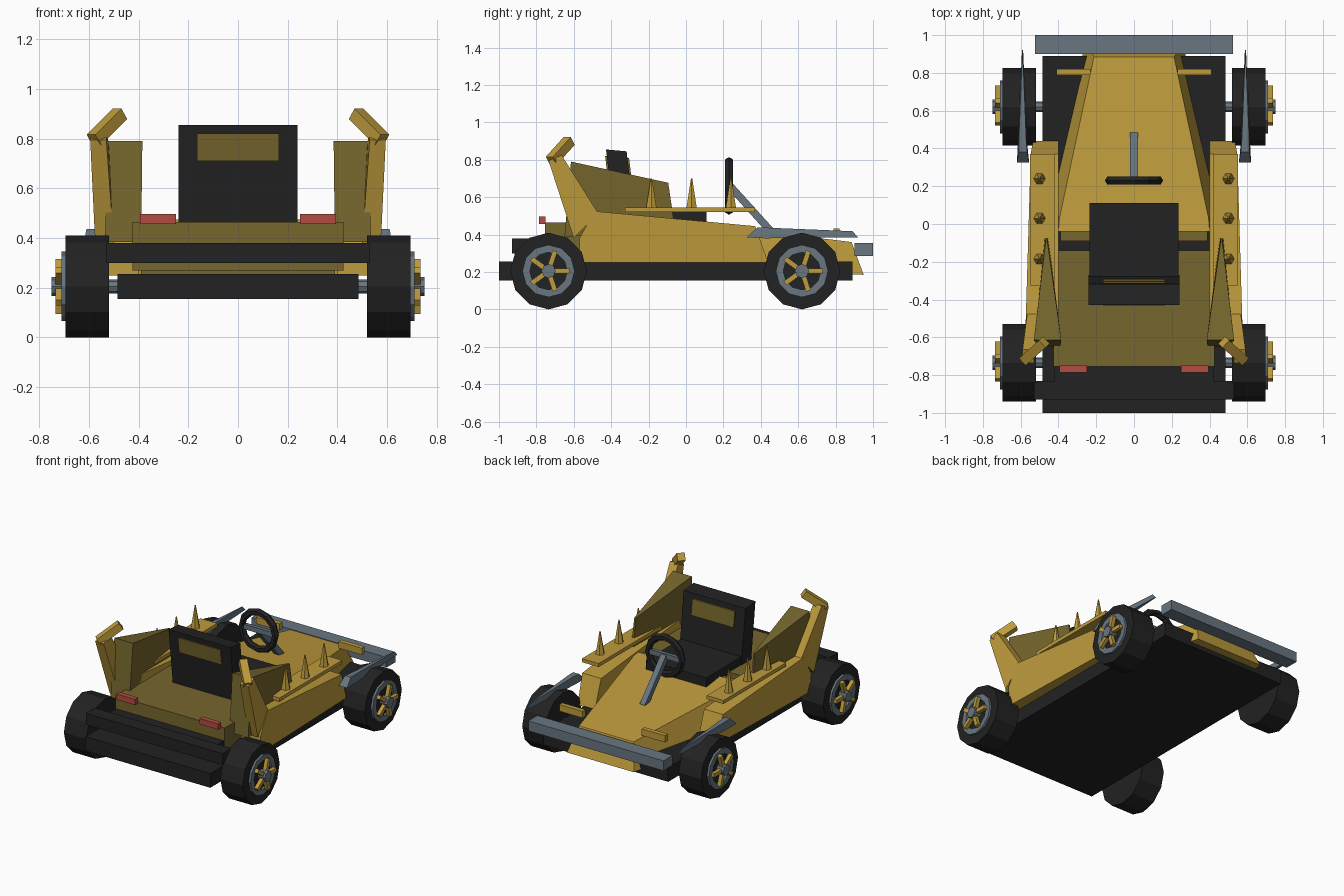
import bpy, bmesh, math
from mathutils import Vector

if "Cube" in bpy.data.objects:
    bpy.data.objects.remove(bpy.data.objects["Cube"])


def material(name, r, g, b):
    m = bpy.data.materials.new(name)
    m.diffuse_color = (r, g, b, 1)
    m.use_nodes = True
    m.node_tree.nodes["Principled BSDF"].inputs["Base Color"].default_value = m.diffuse_color
    return m


GOLD = material("gold", 0.515, 0.328, 0.045)
OLIVE = material("dark olive", 0.18, 0.133, 0.026)
BLACK = material("black", 0.016, 0.016, 0.016)
GREY = material("steel grey", 0.138, 0.181, 0.216)
RED = material("red", 0.456, 0.07, 0.053)


def loft(name, rings, mat, closed=False):
    """Skin a list of equal-length point rings; cap the ends unless closed."""
    bm = bmesh.new()
    vs = [[bm.verts.new(p) for p in ring] for ring in rings]
    n = len(vs[0])
    pairs = list(zip(vs, vs[1:])) + ([(vs[-1], vs[0])] if closed else [])
    for a, b in pairs:
        for i in range(n):
            j = (i + 1) % n
            bm.faces.new((a[i], a[j], b[j], b[i]))
    if not closed:
        bm.faces.new(vs[0])
        bm.faces.new(vs[-1])
    bmesh.ops.remove_doubles(bm, verts=bm.verts, dist=1e-5)
    bmesh.ops.recalc_face_normals(bm, faces=bm.faces)
    me = bpy.data.meshes.new(name)
    bm.to_mesh(me)
    bm.free()
    me.materials.append(mat)
    ob = bpy.data.objects.new(name, me)
    bpy.context.collection.objects.link(ob)
    return ob


def box(name, x, y, z, mat):
    rect = lambda h: [(x[0], y[0], h), (x[1], y[0], h), (x[1], y[1], h), (x[0], y[1], h)]
    return loft(name, [rect(z[0]), rect(z[1])], mat)


def beam(name, a, b, w, mat):
    """Square bar between two points."""
    a, b = Vector(a), Vector(b)
    d = (b - a).normalized()
    u = d.cross(Vector((0, 0, 1)) if abs(d.z) < 0.95 else Vector((0, 1, 0))).normalized() * w / 2
    v = d.cross(u)
    return loft(name, [[p + u + v, p - u + v, p - u - v, p + u - v] for p in (a, b)], mat)


def circle(x, y, z, r, n):
    """Circle in the yz plane with a vertex at the bottom."""
    return [(x, y + r * math.sin(k * math.tau / n), z - r * math.cos(k * math.tau / n)) for k in range(n)]


def disc(name, s, x0, x1, y, z, r, n, mat):
    return loft(name, [circle(s * x0, y, z, r, n), circle(s * x1, y, z, r, n)], mat)


# Chassis, bumpers and rear deck
box("floor_pan", (-.485, .485), (-1, .89), (.155, .255), BLACK)
box("rear_bumper", (-.53, .53), (-.93, -.83), (.30, .38), BLACK)
box("rear_bumper_mount", (-.42, .42), (-.84, -.74), (.30, .375), BLACK)
box("front_bumper", (-.525, .525), (.90, 1), (.285, .355), GREY)
box("rear_deck", (-.425, .425), (-.755, -.14), (.27, .465), OLIVE)
box("dash_ledge", (-.39, .39), (-.09, -.03), (.25, .46), OLIVE)

# Wedge-shaped hood
loft("hood", [
    [(-.48, -.04, .2), (.48, -.04, .2), (.40, -.04, .475), (-.40, -.04, .475)],
    [(-.47, .03, .2), (.47, .03, .2), (.395, .03, .465), (-.395, .03, .465)],
    [(-.26, .95, .185), (.26, .95, .185), (.212, .885, .36), (-.212, .885, .36)]], GOLD)

# Seat with headrest panel
box("seat_cushion", (-.235, .235), (-.36, .11), (.40, .52), BLACK)


def seat_slab(name, w, z0, z1, pad, mat):
    # leaning slab: front and back planes shift back with height
    ring = lambda z: [(-w, -.385 - pad - (z - .5) * .12, z), (w, -.385 - pad - (z - .5) * .12, z),
                      (w, -.275 + pad - (z - .5) * .12, z - .01), (-w, -.275 + pad - (z - .5) * .12, z - .01)]
    loft(name, [ring(z0), ring(z1)], mat)


seat_slab("seat_back", .24, .42, .855, 0, BLACK)
seat_slab("headrest_panel", .165, .71, .82, .009, OLIVE)

# Steering wheel, crossbar and column
C = Vector((0, .23, .66))
rings = []
for k in range(12):
    t = k * math.tau / 12
    d = Vector((math.cos(t), 0, math.sin(t)))
    rings.append([C + d * (.13 + .024 * math.cos(q * math.tau / 6)) + Vector((0, .024 * math.sin(q * math.tau / 6), 0))
                  for q in range(6)])
loft("steering_wheel", rings, BLACK, closed=True)
box("steering_crossbar", (-.12, .12), (.22, .245), (.645, .68), GREY)
beam("steering_column", (0, .235, .66), (0, .47, .40), .04, GREY)

for s in (-1, 1):
    side = "right" if s > 0 else "left"

    def P(x, y, z):
        return (s * x, y, z)

    # Side pod with slanted ends
    prof = [(-.57, .25), (-.57, .38), (-.49, .525), (.37, .445), (.44, .25)]
    outer = lambda y: .565 - (y + .57) * .03
    loft(side + "_pod", [[P(.40, y, z) for y, z in prof],
                         [P(outer(y) + (.01 if z > .3 else 0), y, z) for y, z in prof]], GOLD)

    # Spike rail
    box(side + "_spike_rail", (s * .42, s * .55), (-.325, .37), (.52, .545), GOLD)
    for y in (-.185, .03, .24):
        ring = lambda r, z: [(s * .5 + r * math.cos(k * math.tau / 6), y + r * math.sin(k * math.tau / 6), z)
                             for k in range(6)]
        loft(side + "_spike", [ring(.033, .535), ring(.004, .70)], GOLD)

    # Rear fin: wedge that narrows to a front edge
    loft(side + "_fin", [
        [P(.39, -.65, .385), P(.535, -.65, .385), P(.475, -.06, .44), P(.455, -.06, .44)],
        [P(.385, -.615, .79), P(.53, -.615, .79), P(.468, -.095, .677), P(.458, -.095, .677)]], OLIVE)

    # Bent horn: tapered strut, then inward tip
    loft(side + "_horn_strut", [
        [P(.50, -.47, .515), P(.565, -.47, .515), P(.575, -.60, .38), P(.50, -.60, .38)],
        [P(.525, -.665, .825), P(.59, -.665, .825), P(.595, -.735, .795), P(.53, -.735, .795)]], GOLD)
    beam(side + "_horn_tip", P(.58, -.72, .795), P(.475, -.625, .90), .052, GOLD)

    # Front blade above the wheel
    loft(side + "_blade", [
        [P(.555, .325, .385), P(.62, .325, .385), P(.61, .38, .437), P(.565, .38, .437)],
        [P(.565, .42, .38), P(.615, .42, .38), P(.61, .43, .437), P(.57, .43, .437)],
        [P(.587, .92, .385), P(.593, .92, .385), P(.592, .89, .418), P(.588, .89, .418)]], GREY)

    # Lamps
    box(side + "_front_marker", (s * .23, s * .41), (.788, .82), (.385, .432), GOLD)
    box(side + "_tail_light", (s * .25, s * .395), (-.785, -.75), (.457, .497), RED)

    # Wheels
    for y, end in ((.62, "front"), (-.735, "rear")):
        n = f"{end}_{side}_"
        z = .205
        disc(n + "axle", s, .40, .54, y, z, .028, 8, GREY)
        disc(n + "tyre", s, .52, .695, y, z, .205, 12, BLACK)
        loft(n + "rim", [circle(s * x, y, z, r, 12) for x, r in
                         ((.69, .14), (.71, .14), (.71, .10), (.69, .10))], GREY, closed=True)
        disc(n + "hub", s, .69, .75, y, z, .038, 8, GREY)
        for k in range(5):
            a = k * math.tau / 5
            d = Vector((0, math.cos(a), math.sin(a)))
            c = Vector((s * .722, y, z))
            beam(n + "spoke", c + d * .02, c + d * .112, .027, GOLD)
